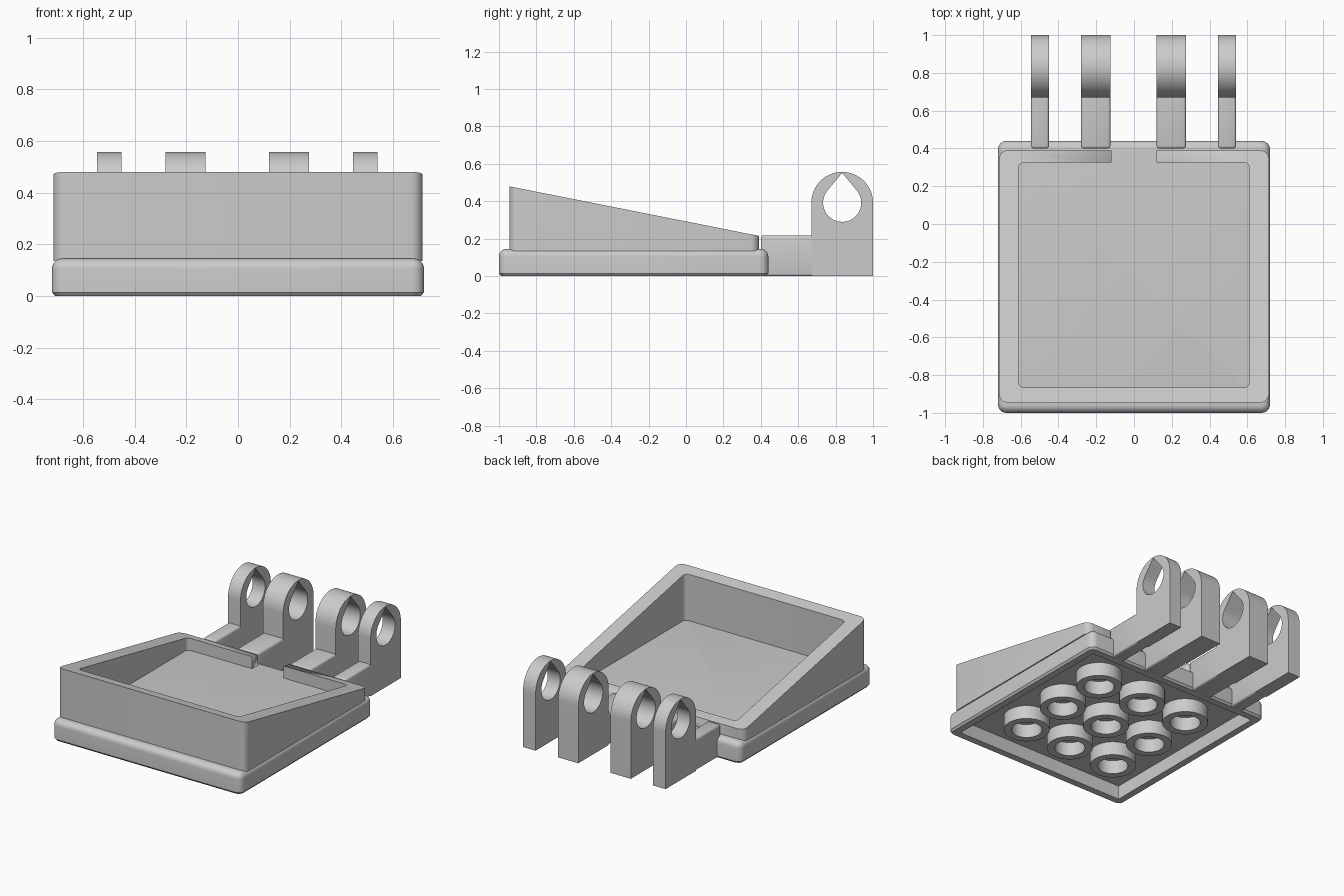
import bpy, bmesh, math
from mathutils import Matrix

default = bpy.data.objects.get("Cube")
if default:
    bpy.data.objects.remove(default, do_unlink=True)

grey = bpy.data.materials.new("plain grey")
grey.use_nodes = True
GREY = (0.6, 0.6, 0.6, 1)
grey.diffuse_color = GREY
grey.node_tree.nodes["Principled BSDF"].inputs["Base Color"].default_value = GREY


def finish(obj, smooth=True):
    obj.data.materials.clear()
    obj.data.materials.append(grey)
    bpy.ops.object.select_all(action="DESELECT")
    obj.select_set(True)
    bpy.context.view_layer.objects.active = obj
    if smooth:
        bpy.ops.object.shade_smooth_by_angle(angle=math.radians(32))
    return obj


def add_mesh(name, bm):
    bmesh.ops.recalc_face_normals(bm, faces=bm.faces)
    mesh = bpy.data.meshes.new(name)
    bm.to_mesh(mesh)
    bm.free()
    obj = bpy.data.objects.new(name, mesh)
    bpy.context.collection.objects.link(obj)
    return finish(obj)


def rounded_rect(x0, x1, y0, y1, r, steps=6):
    points = []
    corners = ((x1 - r, y1 - r), (x0 + r, y1 - r), (x0 + r, y0 + r), (x1 - r, y0 + r))
    for quarter, (cx, cy) in enumerate(corners):
        for i in range(steps + 1):
            a = math.pi / 2 * (quarter + i / steps)
            points.append((cx + r * math.cos(a), cy + r * math.sin(a)))
    return points


def loft(bm, rings, closed):
    loops = [[bm.verts.new(p) for p in ring] for ring in rings]
    pairs = list(zip(loops, loops[1:]))
    if closed:
        pairs.append((loops[-1], loops[0]))
    else:
        bm.faces.new(loops[0])
        bm.faces.new(loops[-1])
    for a, b in pairs:
        for i in range(len(a)):
            j = (i + 1) % len(a)
            bm.faces.new((a[i], a[j], b[j], b[i]))


def box(bm, x0, x1, y0, y1, z0, z1):
    place = Matrix.Translation(((x0 + x1) / 2, (y0 + y1) / 2, (z0 + z1) / 2))
    size = Matrix.Diagonal((x1 - x0, y1 - y0, z1 - z0, 1))
    bmesh.ops.create_cube(bm, size=1, matrix=place @ size)


# Hollow base plate: cavity ceiling, inner wall, rim, outer wall, rounded top
HALF, FRONT, BACK, TOP, CEILING = 0.72, -1.0, 0.44, 0.145, 0.095
EDGE = 0.04
layers = [(CEILING, 0.06, 0.004), (0, 0.06, 0.004), (0, 0.012, 0.035), (0.014, 0, 0.045)]
for i in range(7):
    a = math.pi / 2 * i / 6
    inset = EDGE * (1 - math.cos(a))
    layers.append((TOP - EDGE + EDGE * math.sin(a), inset, 0.045 - inset))
bm = bmesh.new()
loft(bm, [[(x, y, z) for x, y in rounded_rect(-HALF + d, HALF - d, FRONT + d, BACK - d, r)]
          for z, d, r in layers], closed=False)
add_mesh("base_plate", bm)

# Grid of tubes under the base
PITCH = 0.36
for row in range(3):
    for col in range(3):
        cx, cy = (col - 1) * PITCH, (FRONT + BACK) / 2 + (row - 1) * PITCH
        rings = []
        for radius, z in ((0.147, 0), (0.147, CEILING), (0.097, CEILING), (0.097, 0)):
            rings.append([(cx + radius * math.cos(math.tau * i / 40),
                           cy + radius * math.sin(math.tau * i / 40), z) for i in range(40)])
        bm = bmesh.new()
        loft(bm, rings, closed=True)
        add_mesh(f"underside_tube_{row * 3 + col + 1}", bm)


# Tray wall with a sloping rim
def rim(y):
    return 0.48 + (y + 0.945) * (0.215 - 0.48) / (0.39 + 0.945)


outer = rounded_rect(-0.714, 0.714, -0.945, 0.39, 0.045)
inner = rounded_rect(-0.612, 0.612, -0.865, 0.325, 0.03)
bm = bmesh.new()
loft(bm, [[(x, y, 0.135) for x, y in outer], [(x, y, rim(y)) for x, y in outer],
          [(x, y, rim(y)) for x, y in inner], [(x, y, 0.135) for x, y in inner]], closed=True)
tray = add_mesh("tray_wall", bm)

# Gap in the back wall
bm = bmesh.new()
box(bm, -0.12, 0.12, 0.28, 0.45, 0.1, 0.4)
cutter = add_mesh("gap_cutter", bm)
cutter.hide_render = True
cutter.hide_set(True)
gap = tray.modifiers.new("gap", "BOOLEAN")
gap.operation = "DIFFERENCE"
gap.solver = "EXACT"
gap.object = cutter
bpy.context.view_layer.objects.active = tray
bpy.ops.object.modifier_apply(modifier=gap.name)
bpy.data.objects.remove(cutter, do_unlink=True)

# Hinge ears: round-topped plate with a teardrop hole
EAR_Y, EAR_Z, EAR_R, HOLE_R, TIP = 0.835, 0.392, 0.165, 0.102, 0.16
ear_outline = [(EAR_Y - EAR_R, 0), (EAR_Y + EAR_R, 0)]
for i in range(33):
    a = math.pi * i / 32
    ear_outline.append((EAR_Y + EAR_R * math.cos(a), EAR_Z + EAR_R * math.sin(a)))
tangent = math.acos(HOLE_R / TIP)
hole_outline = [(EAR_Y, EAR_Z + TIP)]
for i in range(33):
    a = math.pi / 2 + tangent + (math.tau - 2 * tangent) * i / 32
    hole_outline.append((EAR_Y + HOLE_R * math.cos(a), EAR_Z + HOLE_R * math.sin(a)))


def hinge_ear(name, x0, x1):
    curve = bpy.data.curves.new(name, "CURVE")
    curve.dimensions = "2D"
    curve.fill_mode = "BOTH"
    curve.extrude = (x1 - x0) / 2
    for outline in (ear_outline, hole_outline):
        spline = curve.splines.new("POLY")
        spline.points.add(len(outline) - 1)
        for point, (u, v) in zip(spline.points, outline):
            point.co = (u, v, 0, 1)
        spline.use_cyclic_u = True
    obj = bpy.data.objects.new(name, curve)
    bpy.context.collection.objects.link(obj)
    bpy.ops.object.select_all(action="DESELECT")
    obj.select_set(True)
    bpy.context.view_layer.objects.active = obj
    bpy.ops.object.convert(target="MESH")
    obj = bpy.context.view_layer.objects.active
    # Stand the flat outline upright, facing sideways
    upright = Matrix(((0, 0, 1, (x0 + x1) / 2), (1, 0, 0, 0), (0, 1, 0, 0), (0, 0, 0, 1)))
    obj.data.transform(upright)
    bm = bmesh.new()
    bm.from_mesh(obj.data)
    bmesh.ops.remove_doubles(bm, verts=bm.verts, dist=0.0001)
    bmesh.ops.recalc_face_normals(bm, faces=bm.faces)
    bm.to_mesh(obj.data)
    bm.free()
    finish(obj)


# Arm joining each ear to the base, softened except where it meets the ear
def hinge_arm(name, x0, x1):
    back = EAR_Y - EAR_R
    bm = bmesh.new()
    box(bm, x0, x1, 0.4, back, 0, 0.218)
    edges = [e for e in bm.edges if not all(v.co.y > back - 0.001 for v in e.verts)]
    bmesh.ops.bevel(bm, geom=edges, offset=0.013, segments=3, profile=0.5, affect="EDGES")
    add_mesh(name, bm)


spans = {"far_right": (-0.545, -0.45), "inner_right": (-0.28, -0.125),
         "inner_left": (0.12, 0.275), "far_left": (0.445, 0.54)}
for side, (x0, x1) in spans.items():
    hinge_ear(f"{side}_hinge_ear", x0, x1)
    hinge_arm(f"{side}_hinge_arm", x0, x1)
